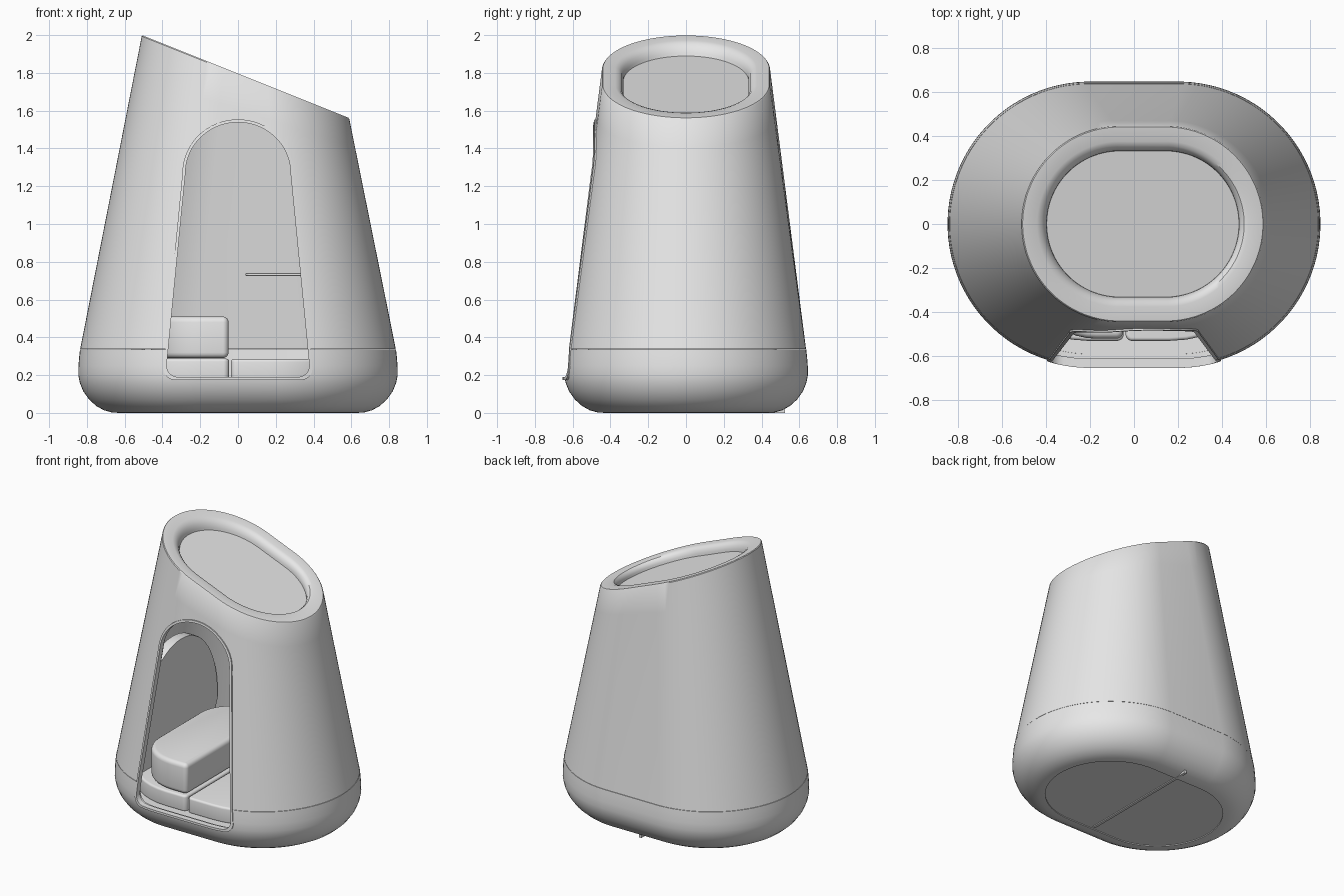
import bpy, bmesh
from math import sin, cos, pi, sqrt

if "Cube" in bpy.data.objects:
    bpy.data.objects.remove(bpy.data.objects["Cube"])

GREY = bpy.data.materials.new("light_grey")
GREY.use_nodes = True
GREY.diffuse_color = (0.8, 0.8, 0.8, 1)
GREY.node_tree.nodes["Principled BSDF"].inputs["Base Color"].default_value = (0.8, 0.8, 0.8, 1)

SEAM = 0.337               # height where the shell meets the base
LOW_A, LOW_R = 0.2, 0.636  # oval at the seam: flat half-length, end radius
TOP_A, TOP_R, TOP_X = 0.105, 0.445, 0.04  # oval of the sloping top
WALL = 0.035
N = 96


def make(name, bm):
    bmesh.ops.recalc_face_normals(bm, faces=bm.faces)
    me = bpy.data.meshes.new(name)
    bm.to_mesh(me)
    bm.free()
    me.materials.append(GREY)
    ob = bpy.data.objects.new(name, me)
    bpy.context.collection.objects.link(ob)
    return ob


def finish(ob):
    bpy.ops.object.select_all(action='DESELECT')
    ob.select_set(True)
    bpy.context.view_layer.objects.active = ob
    for m in list(ob.modifiers):
        bpy.ops.object.modifier_apply(modifier=m.name)
    bpy.ops.object.shade_smooth_by_angle(angle=35 * pi / 180)


def loft(name, rings, cap_start=False, cap_end=False, loop=False):
    bm = bmesh.new()
    vs = [[bm.verts.new(p) for p in r] for r in rings]
    pairs = list(zip(vs, vs[1:])) + ([(vs[-1], vs[0])] if loop else [])
    for a, b in pairs:
        for i in range(len(a)):
            j = (i + 1) % len(a)
            bm.faces.new((a[i], a[j], b[j], b[i]))
    if cap_start:
        bm.faces.new(vs[0][::-1])
    if cap_end:
        bm.faces.new(vs[-1])
    return make(name, bm)


def stadium(a, r, z):
    pts = []
    for k in range(N):
        t = (k + 0.5) * 2 * pi / N
        pts.append((cos(t) * r + (a if cos(t) > 0 else -a), sin(t) * r, z))
    return pts


def slope(x):
    return 1.796 - 0.4 * x


def slant_ring(inset, depth):
    """Oval lying on the sloping top plane, sunk by depth."""
    return [(x + TOP_X, y, slope(x + TOP_X) - depth) for x, y, _ in stadium(TOP_A, TOP_R - inset, 0)]


def mix(r0, r1, t):
    return [tuple(u + (v - u) * t for u, v in zip(p, q)) for p, q in zip(r0, r1)]


# Tapered shell with rounded rim and hollow inside
bottom, top = stadium(LOW_A, LOW_R, SEAM), slant_ring(0, 0.006)
rings = [mix(bottom, top, i / 8) for i in range(9)]
rim = [(0.005, 0), (0.07, 0), (0.09, 0.007), (0.105, 0.024), (0.113, 0.048), (0.115, 0.085), (WALL, 0.1)]
rings += [slant_ring(i, d) for i, d in rim]
rings.append(stadium(LOW_A, LOW_R - WALL, SEAM))
shell = loft("shell", rings, loop=True)

# Rounded base tub with shallow underside panel and inner floor
prof = [(0.43, 0.006), (0.43, 0), (0.47, 0.003), (0.51, 0.014), (0.55, 0.036), (0.588, 0.07), (0.62, 0.115),
        (0.638, 0.16), (0.646, 0.2), (0.645, 0.25), (0.641, 0.3), (0.637, 0.335), (0.601, 0.335), (0.59, 0.177)]
base = loft("base", [stadium(LOW_A, r, z) for r, z in prof], True, True)

# Recessed flat roof panel
finish(loft("roof_panel", [slant_ring(0.112, d) for d in (0.065, 0.08)], True, True))


def door_outline(o):
    """Arched door outline, grown outward by o, as (x, z) points."""
    w, zb, c = 0.39 + o, 0.178 - o, 0.06
    aw, az, ah = 0.29 + o, 1.27, 0.28 + o
    half = [((w - c) * i / 8, zb) for i in range(1, 8)]
    for i in range(7):
        t = -pi / 2 + i * pi / 12
        half.append((w - c + c * cos(t), zb + c + c * sin(t)))
    x0, z0 = half[-1]
    half += [(x0 + (aw - x0) * i / 10, z0 + (az - z0) * i / 10) for i in range(1, 10)]
    half += [(aw * cos(i * pi / 32), az + ah * sin(i * pi / 32)) for i in range(16)]
    return [(0, zb)] + half + [(0, az + ah)] + [(-x, z) for x, z in reversed(half)]


def front_y(x, z):
    """Depth of the outer front wall at a given x and height."""
    if z < SEAM:
        r = 0.646 - 0.07 * max(0, z - 0.2)
        return -sqrt(r * r - max(0, abs(x) - LOW_A) ** 2)
    xt = x
    for _ in range(8):
        t = (z - SEAM) / (slope(xt) - SEAM)
        a, r = LOW_A + (TOP_A - LOW_A) * t, LOW_R + (TOP_R - LOW_R) * t
        u = x - TOP_X * t
        xt = TOP_X + u * (TOP_A + TOP_R) / (a + r)
    return -sqrt(r * r - max(0, abs(u) - a) ** 2)


# Doorway cut through shell and base
cutter = loft("door_cutter", [[(x, y, z) for x, z in door_outline(-0.004)] for y in (-1, -0.33)], True, True)
cutter.hide_render = True
for ob in (shell, base):
    m = ob.modifiers.new("door", 'BOOLEAN')
    m.object, m.operation, m.solver = cutter, 'DIFFERENCE', 'EXACT'
    finish(ob)
bpy.data.objects.remove(cutter)

# Thin door frame following the curved wall
section = [(0.004, 0.01), (0.004, -0.007), (-0.012, -0.007), (-0.012, 0.035)]
finish(loft("door_frame", [[(x, front_y(x, z) + d, z) for x, z in door_outline(o)] for o, d in section], loop=True))


def block(name, outline, z0, z1, bevel):
    """Upright slab with soft edges."""
    ob = loft(name, [[(x, y, z) for x, y in outline] for z in (z0, z1)], True, True)
    m = ob.modifiers.new("soft", 'BEVEL')
    m.width, m.segments, m.limit_method, m.angle_limit = bevel, 4, 'ANGLE', pi / 4
    finish(ob)


def bench(side, inner, outer, y0, y1, rx, ry):
    """Bench plan: small corners by the aisle, broad elliptical ones outside."""
    pts = []
    corners = ((inner + 0.03, 0.03, 0.03, pi), (outer - rx, rx, ry, 3 * pi / 2),
               (outer - rx, rx, ry, 0), (inner + 0.03, 0.03, 0.03, pi / 2))
    for k, (cx, ex, ey, start) in enumerate(corners):
        cy = y0 + ey if k < 2 else y1 - ey
        for i in range(11):
            t = start + i * pi / 20
            pts.append((side * (cx + ex * cos(t)), cy + ey * sin(t)))
    return pts


# Interior furniture
block("left_plinth", bench(-1, 0.047, 0.66, -0.53, 0.53, 0.45, 0.45), 0.17, 0.287, 0.015)
block("right_plinth", bench(1, -0.038, 0.66, -0.53, 0.53, 0.5, 0.45), 0.17, 0.285, 0.015)
block("seat", bench(-1, 0.05, 0.46, -0.52, 0.48, 0.29, 0.26), 0.29, 0.51, 0.03)
block("side_table", bench(1, 0.04, 0.6, 0.05, 0.48, 0.25, 0.2), 0.725, 0.74, 0.004)

# Arched backrest leaning on the side wall
arch = [(0.47 * cos(i * pi / 32), 0.5 + 0.62 * sin(i * pi / 32)) for i in range(33)]
arch = [(0.4, 0.28)] + arch + [(-0.4, 0.28)]
finish(loft("backrest", [[(x + 0.05 * (z - 0.5), y * s, z) for y, z in arch]
                         for x, s in ((-0.555, 1), (-0.5, 1), (-0.485, 0.97))], True, True))

# Strip across the underside
bm = bmesh.new()
bmesh.ops.create_cube(bm, size=1)
bmesh.ops.scale(bm, vec=(0.02, 0.93, 0.03), verts=bm.verts)
bmesh.ops.translate(bm, vec=(0, 0.06, 0.015), verts=bm.verts)
make("underside_strip", bm)
